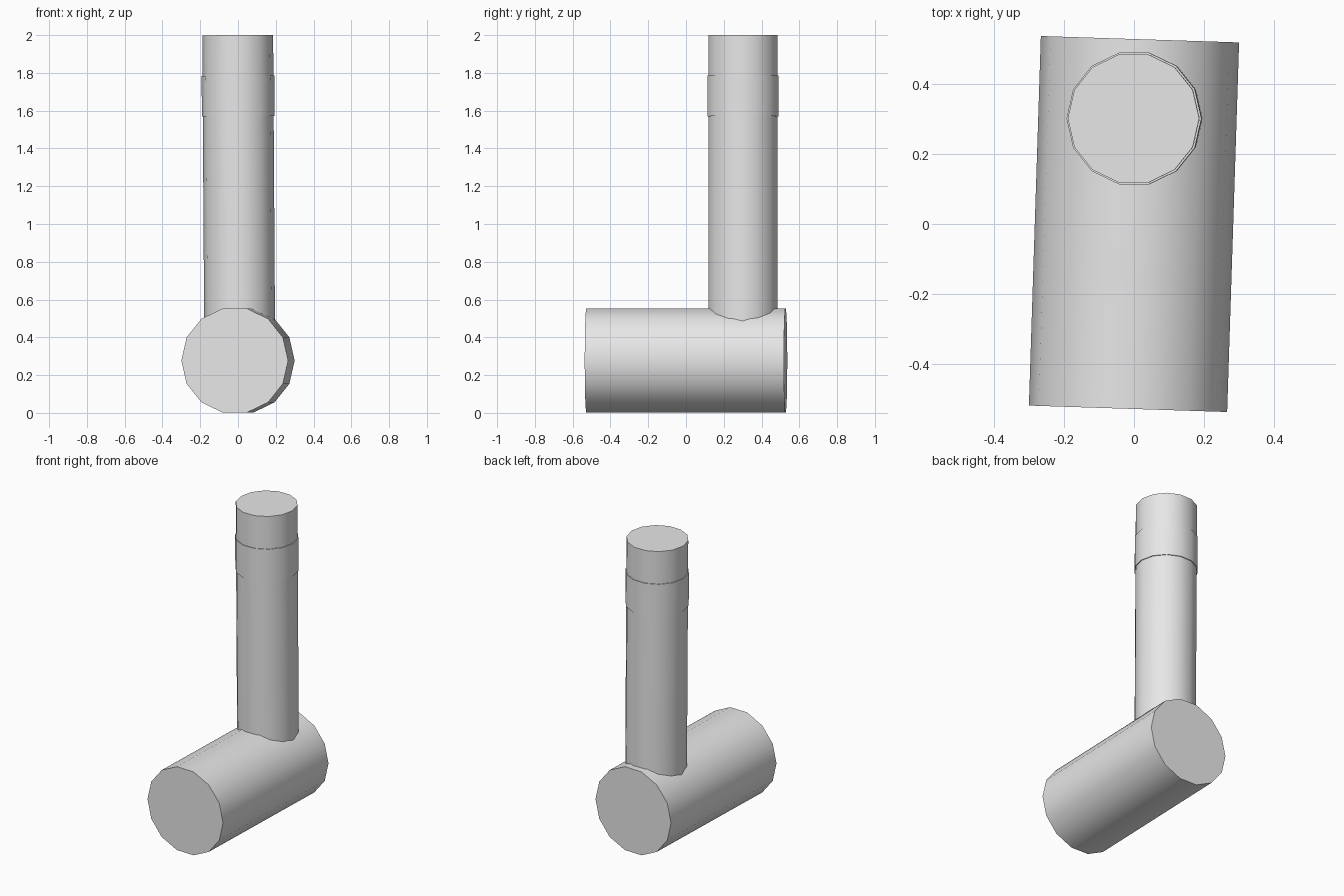
import bpy
import math
from mathutils import Matrix, Vector

SIDES = 14

cube = bpy.data.objects.get("Cube")
if cube:
    bpy.data.objects.remove(cube, do_unlink=True)

grey = bpy.data.materials.new("plain grey")
grey.use_nodes = True
colour = (0.8, 0.8, 0.8, 1)
grey.diffuse_color = colour
grey.node_tree.nodes["Principled BSDF"].inputs["Base Color"].default_value = colour


def cylinder(name, radius, length, matrix):
    """Smooth-sided, flat-capped cylinder with a vertex on its local x axis."""
    bpy.ops.mesh.primitive_cylinder_add(vertices=SIDES, radius=radius, depth=length)
    obj = bpy.context.object
    obj.name = name
    # The primitive starts at +y, so turn it a quarter
    obj.data.transform(matrix @ Matrix.Rotation(math.pi / 2, 4, "Z"))
    obj.data.materials.append(grey)
    bpy.ops.object.shade_smooth_by_angle(angle=math.radians(30))
    return obj


# Heavy head lying along y, turned slightly about z
head_turn = Matrix.Rotation(math.radians(-1.85), 4, "Z")
lay_down = Matrix.Rotation(math.pi / 2, 4, "X")
cylinder("head", 0.283, 1.055,
         Matrix.Translation((0, 0, 0.277)) @ head_turn @ lay_down)

# Upright handle with a slightly wider collar, leaning a little to the right
top = Vector((-0.0015, 0.301, 2))
lean = Matrix.Rotation(math.radians(-0.37), 4, "Y")


def handle_part(name, radius, low, high):
    centre = Matrix.Translation((0, 0, (low + high) / 2 - top.z))
    cylinder(name, radius, high - low, Matrix.Translation(top) @ lean @ centre)


handle_part("handle", 0.1875, 0.3, 2)
handle_part("handle_collar", 0.1925, 1.57, 1.785)
